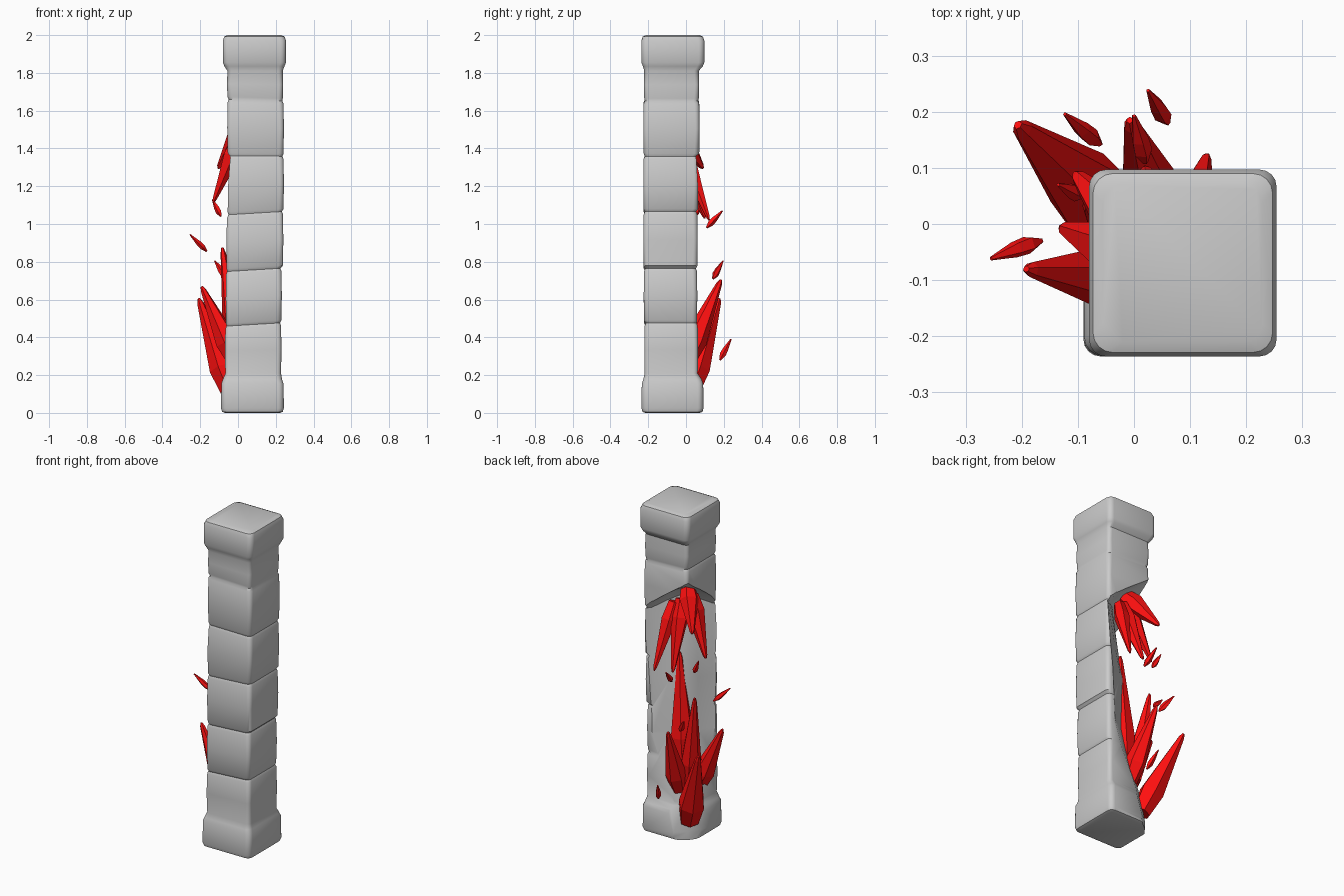
import bpy, bmesh, math, random
from mathutils import Vector

if "Cube" in bpy.data.objects:
    bpy.data.objects.remove(bpy.data.objects["Cube"])

random.seed(4)
R2 = math.sqrt(2)


def make_object(name, bm, mat=None):
    bmesh.ops.recalc_face_normals(bm, faces=bm.faces[:])
    me = bpy.data.meshes.new(name)
    bm.to_mesh(me)
    bm.free()
    ob = bpy.data.objects.new(name, me)
    bpy.context.collection.objects.link(ob)
    if mat:
        me.materials.append(mat)
    return ob


def loft(bm, rings):
    """Skin a list of equal-length point rings and cap both ends."""
    vs = [[bm.verts.new(p) for p in ring] for ring in rings]
    n = len(vs[0])
    for a, b in zip(vs, vs[1:]):
        for i in range(n):
            bm.faces.new((a[i], a[(i + 1) % n], b[(i + 1) % n], b[i]))
    bm.faces.new(vs[0][::-1])
    bm.faces.new(vs[-1])


# --- stone pillar: stacked rounded-square rings with tilted block seams ---
def square_ring(z, x0, x1, y0, y1, r=0.04, tilt=0.0):
    pts = []
    corners = [(x1 - r, y1 - r), (x0 + r, y1 - r), (x0 + r, y0 + r), (x1 - r, y0 + r)]
    for k, (cx, cy) in enumerate(corners):
        for j in range(5):
            a = math.radians(90 * k + 22.5 * j)
            x, y = cx + r * math.cos(a), cy + r * math.sin(a)
            pts.append((x, y, z + tilt * (x - 0.085)))
    return pts


BASE = (-0.09, 0.243, -0.236, 0.093)
CAP = (-0.08, 0.254, -0.236, 0.097)


def inset(box, d):
    return (box[0] + d, box[1] - d, box[2] + d, box[3] - d)


rings = [square_ring(0.0, *inset(BASE, 0.02), 0.03),
         square_ring(0.006, *inset(BASE, 0.006), 0.03),
         square_ring(0.025, *BASE, 0.03),
         square_ring(0.155, *inset(BASE, 0.002), 0.03),
         square_ring(0.178, *inset(BASE, 0.01), 0.03)]
seams = [(0.195, 0.0), (0.468, 0.06), (0.757, 0.06), (1.057, 0.06), (1.36, -0.01), (1.655, -0.03), (1.825, 0.0)]
shafts = [(-0.067, 0.228, -0.219, 0.062), (-0.063, 0.23, -0.222, 0.058),
          (-0.06, 0.238, -0.224, 0.06), (-0.058, 0.241, -0.224, 0.064),
          (-0.055, 0.241, -0.224, 0.07), (-0.056, 0.237, -0.221, 0.068)]
for i, box in enumerate(shafts):
    (z0, t0), (z1, t1) = seams[i], seams[i + 1]
    rings += [square_ring(z0 + 0.014, *box, 0.025, t0),
              square_ring((z0 + z1) / 2, *inset(box, -0.002), 0.022, (t0 + t1) / 2),
              square_ring(z1 - 0.014, *box, 0.025, t1)]
    if i < 5:
        rings.append(square_ring(z1, *inset(box, 0.006), 0.025, t1))
rings += [square_ring(1.835, *inset(CAP, 0.008), 0.03),
          square_ring(1.855, *CAP, 0.03),
          square_ring(1.97, *CAP, 0.03),
          square_ring(1.992, *inset(CAP, 0.007), 0.035),
          square_ring(2.0, *inset(CAP, 0.025), 0.035)]
bm = bmesh.new()
loft(bm, rings)
pillar = make_object("stone_pillar", bm)

# --- cutter for the broken back-left corner: (z, depth at middle, depth at rim) ---
profile = [(-0.05, 0.06, 0.035), (0.05, 0.06, 0.035), (0.2, 0.035, 0.0), (0.45, -0.025, -0.065),
           (0.61, -0.055, -0.09), (0.93, -0.045, -0.10), (1.11, -0.085, -0.113),
           (1.42, -0.122, -0.128), (1.48, -0.07, -0.08), (1.54, 0.03, 0.01), (1.61, 0.12, 0.12)]


def cutter_ring(t, mix):
    # the overhang hangs lower toward the rims
    pts = [(m + (r - m) * mix, z - (0.07 * mix if z > 1.4 else 0)) for z, m, r in profile]
    pts += [(0.5, 1.62), (0.5, -0.05)]
    return [((t - w) / R2, (t + w) / R2, z) for w, z in pts]


bm = bmesh.new()
loft(bm, [cutter_ring(t, m) for t, m in
          [(-0.35, 1.1), (-0.17, 1), (-0.08, 0.4), (0, 0), (0.08, 0.4), (0.17, 1), (0.35, 1.1)]])
bmesh.ops.triangulate(bm, faces=bm.faces[:])
cutter = make_object("corner_cutter", bm)
cutter.hide_render = True

mod = pillar.modifiers.new("broken_corner", 'BOOLEAN')
mod.operation = 'DIFFERENCE'
mod.solver = 'EXACT'
mod.object = cutter
bpy.context.view_layer.objects.active = pillar
pillar.select_set(True)
bpy.ops.object.modifier_apply(modifier=mod.name)
bpy.data.objects.remove(cutter)
bpy.ops.object.shade_smooth_by_angle(angle=math.radians(40))

# --- red crystals ---
red = bpy.data.materials.new("crystal_red")
red.diffuse_color = (1.0, 0.005, 0.005, 1)
red.use_nodes = True
red.node_tree.nodes["Principled BSDF"].inputs["Base Color"].default_value = red.diffuse_color


def crystal(name, base, tip, r, steps, sides=6):
    """Faceted spike from base to tip; steps are (fraction along, radius scale)."""
    base, tip = Vector(base), Vector(tip)
    axis = tip - base
    q = axis.to_track_quat('Z', 'Y')
    turn = random.uniform(0, 6.28)
    wob = [random.uniform(0.88, 1.1) for _ in range(sides)]
    rings = []
    for f, s in steps:
        rings.append([base + axis * f + q @ Vector((
            r * s * wob[i] * math.cos(turn + math.tau * i / sides),
            r * s * wob[i] * math.sin(turn + math.tau * i / sides), 0)) for i in range(sides)])
    bm = bmesh.new()
    loft(bm, rings)
    return make_object(name, bm, red)


SPIKE = [(0, 0.75), (0.25, 1.0), (0.95, 0.24), (1, 0.1)]
SHARD = [(0, 0.3), (0.25, 1.0), (0.5, 0.9), (1, 0.2)]

lower = [((-0.035, 0.02, 0.11), (-0.207, 0.177, 0.605), 0.078),
         ((-0.01, -0.095, 0.28), (-0.192, -0.08, 0.67), 0.062),
         ((0.04, 0.005, 0.28), (-0.008, 0.185, 0.705), 0.06),
         ((0.035, -0.025, 0.42), (0.068, -0.036, 1.09), 0.065),
         ((-0.01, -0.015, 0.32), (-0.083, 0.035, 0.875), 0.06)]
upper = [((0.02, -0.05, 1.49), (-0.105, 0.09, 1.295), 0.056),
         ((0.005, -0.055, 1.45), (-0.13, -0.005, 1.115), 0.052),
         ((0.09, -0.02, 1.40), (0.13, 0.122, 1.02), 0.046),
         ((0.055, -0.04, 1.42), (0.02, 0.1, 1.03), 0.052)]
shards = [((-0.165, -0.03, 0.855), (-0.255, -0.062, 0.945), 0.017),
          ((0.06, 0.18, 0.28), (0.025, 0.238, 0.39), 0.018),
          ((-0.06, 0.143, 0.71), (-0.123, 0.196, 0.805), 0.017),
          ((0.02, 0.11, 0.98), (0.0, 0.193, 1.07), 0.017),
          ((-0.09, 0.05, 1.04), (-0.135, 0.07, 1.13), 0.017)]
for label, group, steps, sides in (("lower_crystal", lower, SPIKE, 6),
                                   ("upper_crystal", upper, SPIKE, 6),
                                   ("floating_shard", shards, SHARD, 5)):
    for i, (b, t, r) in enumerate(group, 1):
        crystal(f"{label}_{i}", b, t, r, steps, sides)
